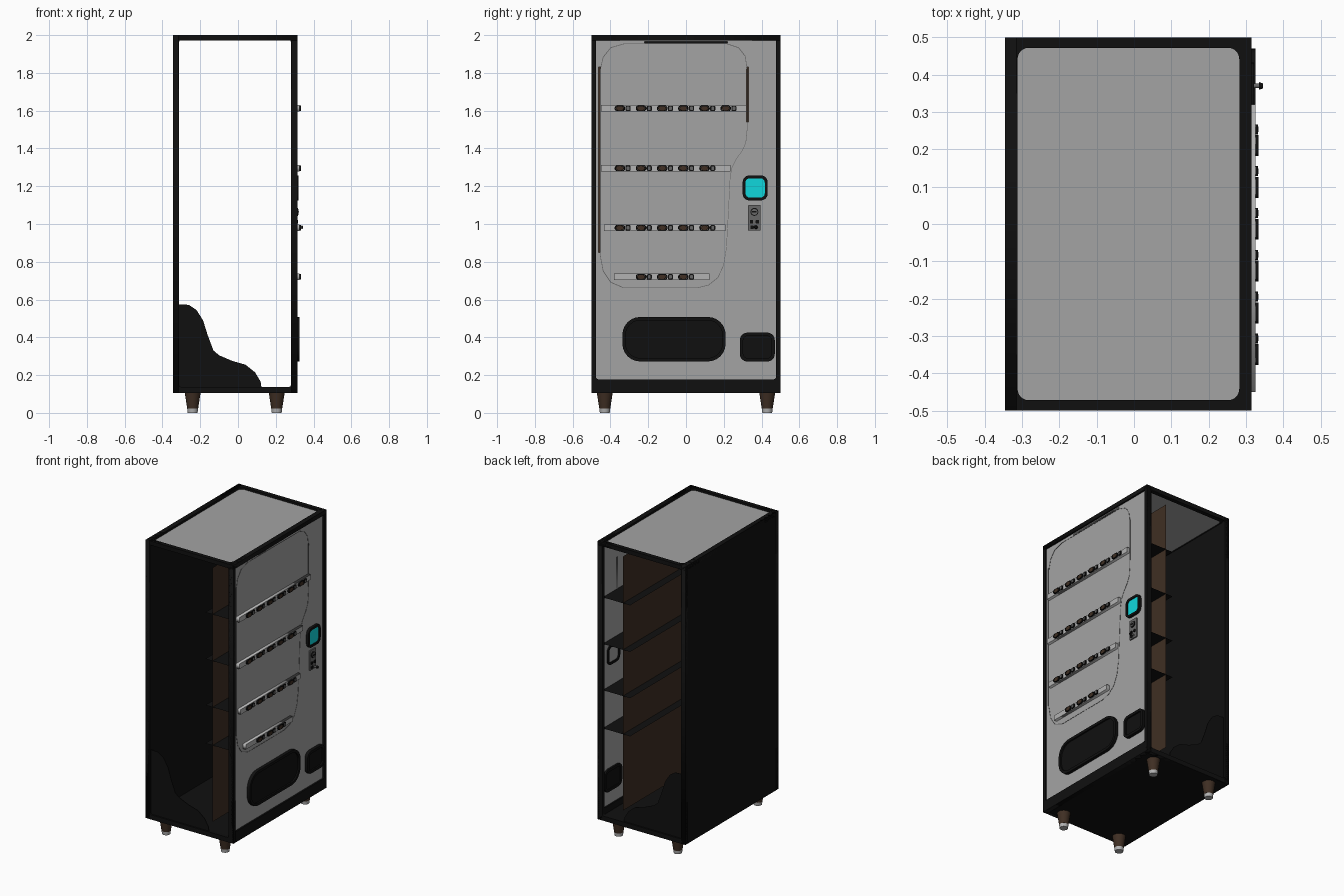
import bpy, bmesh, math
from mathutils import Matrix, Vector

cube = bpy.data.objects.get("Cube")
if cube:
    bpy.data.objects.remove(cube, do_unlink=True)


def material(name, r, g, b):
    m = bpy.data.materials.new(name)
    m.use_nodes = True
    m.diffuse_color = (r, g, b, 1)
    bsdf = next(n for n in m.node_tree.nodes if n.type == 'BSDF_PRINCIPLED')
    bsdf.inputs["Base Color"].default_value = (r, g, b, 1)
    bsdf.inputs["Roughness"].default_value = 0.6
    return m


BLACK = material("black", 0.005, 0.005, 0.005)
GREY = material("panel grey", 0.37, 0.37, 0.37)
SILVER = material("silver", 0.45, 0.45, 0.45)
DARK = material("dark grey", 0.14, 0.14, 0.14)
BROWN = material("brown", 0.05, 0.028, 0.017)
CYAN = material("screen cyan", 0.005, 0.68, 0.72)

# Drawing planes: columns are local right, local up and outward direction
FACE_X = Matrix(((0, 0, 1), (1, 0, 0), (0, 1, 0)))
FACE_Y = Matrix(((1, 0, 0), (0, 0, -1), (0, 1, 0)))
FACE_Z = Matrix.Identity(3)


def add(name, mesh, mat, smooth=False):
    mesh.materials.clear()
    mesh.materials.append(mat)
    ob = bpy.data.objects.new(name, mesh)
    bpy.context.collection.objects.link(ob)
    if smooth:
        bpy.ops.object.select_all(action='DESELECT')
        ob.select_set(True)
        bpy.context.view_layer.objects.active = ob
        bpy.ops.object.shade_smooth_by_angle(angle=math.radians(40))
    return ob


def rounded(u0, u1, v0, v1, r=0.0, steps=6):
    """Outline of a rectangle with round corners."""
    if r == 0:
        return [(u0, v0), (u1, v0), (u1, v1), (u0, v1)]
    pts = []
    corners = ((u1 - r, v1 - r), (u0 + r, v1 - r), (u0 + r, v0 + r), (u1 - r, v0 + r))
    for q, (cu, cv) in enumerate(corners):
        for i in range(steps + 1):
            a = (q + i / steps) * math.pi / 2
            pts.append((cu + r * math.cos(a), cv + r * math.sin(a)))
    return pts


def plate(name, loops, w0, w1, mat, plane=FACE_X):
    """Flat plate from an outline followed by its holes."""
    cu = bpy.data.curves.new(name, 'CURVE')
    cu.dimensions = '2D'
    cu.fill_mode = 'BOTH'
    cu.extrude = (w1 - w0) / 2
    for loop in loops:
        s = cu.splines.new('POLY')
        s.points.add(len(loop) - 1)
        for p, (u, v) in zip(s.points, loop):
            p.co = (u, v, 0, 1)
        s.use_cyclic_u = True
    tmp = bpy.data.objects.new(name + "_outline", cu)
    bpy.context.collection.objects.link(tmp)
    dg = bpy.context.evaluated_depsgraph_get()
    mesh = bpy.data.meshes.new_from_object(tmp.evaluated_get(dg))
    bpy.data.objects.remove(tmp, do_unlink=True)
    mesh.transform(Matrix.Translation(plane @ Vector((0, 0, (w0 + w1) / 2))) @ plane.to_4x4())
    mesh.name = name
    return add(name, mesh, mat)


def cone(name, loc, r_low, r_high, height, mat, axis='Z', sides=20, stretch=1.0):
    bm = bmesh.new()
    bmesh.ops.create_cone(bm, cap_ends=True, segments=sides, radius1=r_low, radius2=r_high, depth=height)
    if axis == 'X':
        bm.transform(Matrix.Rotation(math.pi / 2, 4, 'Y'))
    bm.transform(Matrix.Translation(loc) @ Matrix.Diagonal((1, stretch, 1, 1)))
    mesh = bpy.data.meshes.new(name)
    bm.to_mesh(mesh)
    bm.free()
    return add(name, mesh, mat, True)


def sheet(name, corners, mat):
    mesh = bpy.data.meshes.new(name)
    mesh.from_pydata(corners, [], [(0, 1, 2, 3)])
    return add(name, mesh, mat)


# Cabinet: back, floor, and ring frames around the open sides, front and roof
plate("back_wall", [rounded(-0.5, 0.5, 0.105, 2)], -0.345, -0.315, BLACK)
plate("floor", [rounded(-0.34, 0.31, -0.495, 0.495)], 0.105, 0.135, BLACK, FACE_Z)
plate("roof_frame", [rounded(-0.345, 0.315, -0.5, 0.5), rounded(-0.312, 0.282, -0.472, 0.472, 0.03)],
      1.972, 2.0, BLACK, FACE_Z)
plate("roof_panel", [rounded(-0.33, 0.3, -0.49, 0.49)], 1.978, 1.986, GREY, FACE_Z)
plate("front_frame", [rounded(-0.5, 0.5, 0.105, 2), rounded(-0.476, 0.476, 0.178, 1.98, 0.012)],
      0.283, 0.315, BLACK)

wave = [(-0.32, 0.575), (-0.26, 0.572), (-0.22, 0.545), (-0.185, 0.49), (-0.16, 0.41), (-0.13, 0.33),
        (-0.1, 0.305), (-0.03, 0.275), (0.04, 0.255), (0.09, 0.215), (0.12, 0.165), (0.125, 0.13), (-0.32, 0.13)]
for side, w in (("right", 0.476), ("left", -0.5)):
    plate(side + "_side_frame", [rounded(-0.345, 0.315, 0.105, 2), rounded(-0.312, 0.28, 0.137, 1.975, 0.012)],
          w, w + 0.024, BLACK, FACE_Y)
    plate(side + "_side_wave", [wave], w + 0.01, w + 0.014, BLACK, FACE_Y)

# Front panel with narrow slits beside the window
slits = [rounded(-0.463, -0.453, 0.85, 1.83), rounded(0.321, 0.331, 1.54, 1.83), rounded(-0.22, 0.22, 1.957, 1.967)]
plate("front_panel", [rounded(-0.48, 0.48, 0.17, 1.985)] + slits, 0.293, 0.304, GREY)

# Window seam
seam = [(-0.33, 1.955), (0.22, 1.955), (0.28, 1.935), (0.315, 1.89), (0.325, 1.82), (0.325, 1.5), (0.318, 1.43),
        (0.3, 1.39), (0.265, 1.34), (0.245, 1.3), (0.235, 1.25), (0.225, 1.05), (0.215, 0.87), (0.2, 0.78),
        (0.17, 0.715), (0.12, 0.675), (0.06, 0.66), (-0.33, 0.66), (-0.4, 0.69), (-0.44, 0.75), (-0.455, 0.83),
        (-0.455, 1.82), (-0.44, 1.885), (-0.4, 1.935)]
inner = [(-0.06 + (y + 0.06) * 0.992, 1.31 + (z - 1.31) * 0.995) for y, z in seam]
plate("window_seam", [seam, inner], 0.3, 0.3055, DARK)

# Inner partition and shelves
sheet("inner_partition", [(0.142, -0.475, 0.2), (0.142, 0.475, 0.2), (0.142, 0.475, 1.93), (0.142, -0.475, 1.93)], BROWN)
rows = [(1.612, -0.45, 0.32, 0, 6), (1.295, -0.45, 0.235, 0, 5), (0.98, -0.435, 0.21, 0, 5), (0.72, -0.38, 0.125, 1, 3)]
for n, (z, y0, y1, first, count) in enumerate(rows, 1):
    sheet(f"shelf_{n}", [(0.088, -0.476, z), (0.293, -0.476, z), (0.293, 0.476, z), (0.088, 0.476, z)], BLACK)
    plate(f"label_strip_{n}", [rounded(y0, y1, z - 0.017, z + 0.017)], 0.3, 0.325, SILVER)
    for i in range(first, first + count):
        y = -0.35 + 0.112 * i
        cone(f"selector_{n}_{i}", (0.327, y, z), 0.0135, 0.012, 0.014, BROWN, 'X', 16, 1.7)
        plate(f"selector_rim_{n}_{i}", [rounded(y - 0.028, y + 0.028, z - 0.015, z + 0.015, 0.014),
                                       rounded(y - 0.022, y + 0.022, z - 0.011, z + 0.011, 0.01)],
              0.322, 0.334, BLACK)
        plate(f"price_tag_rim_{n}_{i}", [rounded(y + 0.03, y + 0.057, z - 0.014, z + 0.014, 0.006)],
              0.322, 0.332, BLACK)
        plate(f"price_tag_{n}_{i}", [rounded(y + 0.036, y + 0.051, z - 0.009, z + 0.009, 0.004)],
              0.331, 0.334, DARK)

# Touch screen
plate("screen_bezel", [rounded(0.3, 0.432, 1.125, 1.257, 0.035), rounded(0.315, 0.417, 1.14, 1.242, 0.022)],
      0.285, 0.321, BLACK)
plate("screen", [rounded(0.313, 0.419, 1.138, 1.244, 0.022)], 0.302, 0.314, CYAN)

# Payment plate with coin dial, buttons and return lever
plate("payment_plate", [rounded(0.328, 0.395, 0.965, 1.1, 0.004)], 0.3, 0.312, DARK)
cone("coin_dial_rim", (0.313, 0.362, 1.064), 0.021, 0.021, 0.008, BLACK, 'X')
cone("coin_dial", (0.316, 0.362, 1.064), 0.016, 0.016, 0.008, DARK, 'X')
plate("coin_slot", [rounded(0.35, 0.374, 1.06, 1.068)], 0.319, 0.322, BLACK)
for i, (y, z) in enumerate(((0.347, 1.012), (0.378, 1.012), (0.35, 0.983))):
    plate(f"button_{i}", [rounded(y - 0.009, y + 0.009, z - 0.009, z + 0.009, 0.004)], 0.31, 0.317, BLACK)
cone("return_lever", (0.327, 0.37, 0.983), 0.006, 0.006, 0.034, DARK, 'X')
cone("return_lever_tip", (0.34, 0.37, 0.983), 0.01, 0.007, 0.01, BLACK, 'X')

# Delivery hatch and coin return
for name, (y0, y1, z0, z1, r) in (("delivery_hatch", (-0.337, 0.21, 0.272, 0.508, 0.095)),
                                 ("coin_return", (0.285, 0.47, 0.272, 0.425, 0.04))):
    d = 0.018
    hole = rounded(y0 + d, y1 - d, z0 + d, z1 - d, r - d)
    plate(name + "_rim", [rounded(y0, y1, z0, z1, r), hole], 0.28, 0.325, BLACK)
    plate(name + "_flap", [hole], 0.285, 0.315, BLACK)

# Tapered legs with metal feet
for x in (-0.24, 0.205):
    for y in (-0.43, 0.43):
        cone("leg", (x, y, 0.065), 0.029, 0.042, 0.084, BROWN)
        cone("leg_foot", (x, y, 0.012), 0.026, 0.029, 0.024, SILVER)
